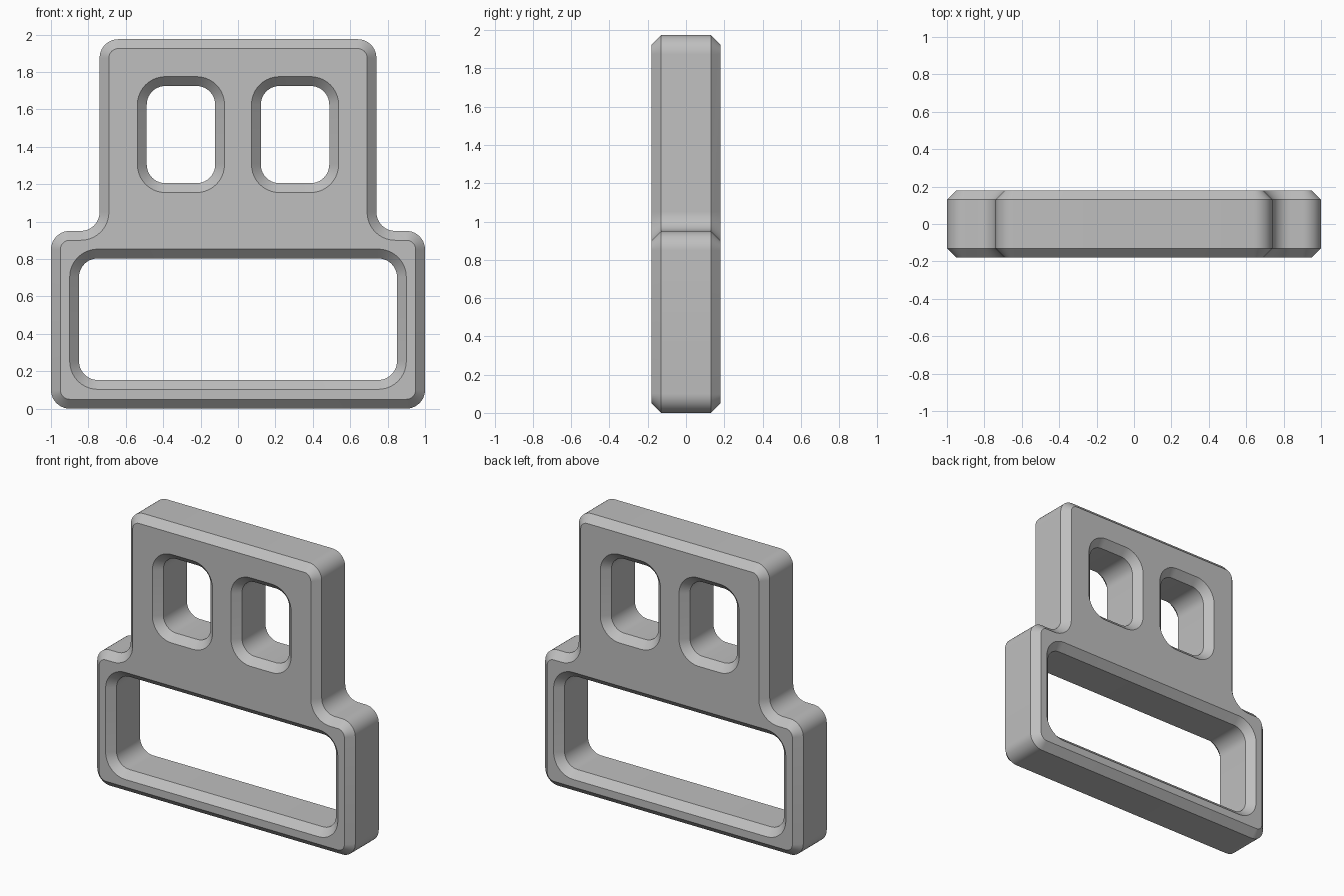
import bpy, bmesh, math
from mathutils import Vector

if "Cube" in bpy.data.objects:
    bpy.data.objects.remove(bpy.data.objects["Cube"])

HALF_DEPTH, CHAMFER, STEPS = 0.18, 0.05, 10


def rounded_loop(corners, offset, radius=0.1):
    """Round each corner, then shift the outline to its left by offset."""
    points = []
    count = len(corners)
    for i in range(count):
        p = Vector(corners[i])
        a = (p - Vector(corners[i - 1])).normalized()
        b = (Vector(corners[(i + 1) % count]) - p).normalized()
        turn = 1 if a.x * b.y - a.y * b.x > 0 else -1
        centre = p + radius * (b - a)
        r = radius - turn * offset
        start = math.atan2(-turn * a.x, turn * a.y)
        for k in range(STEPS + 1):
            ang = start + turn * (math.pi / 2) * k / STEPS
            points.append(centre + r * Vector((math.cos(ang), math.sin(ang))))
    return points


def opening(x0, x1, z0, z1):
    """Clockwise rectangle, so the solid lies on its left."""
    return [(x0, z0), (x0, z1), (x1, z1), (x1, z0)]


# Stepped outer outline, counter-clockwise
right_side = [(1, 0), (1, 0.95), (0.74, 0.95), (0.74, 1.975)]
outline = right_side + [(-x, z) for x, z in reversed(right_side)]

# Wide lower slot and two upper windows
outlines = [outline,
            opening(-0.85, 0.85, 0.153, 0.803),
            opening(0.122, 0.488, 1.205, 1.725),
            opening(-0.488, -0.122, 1.205, 1.725)]

bm = bmesh.new()
cap_edges = {0: [], 3: []}
for corners in outlines:
    # Front rim, front chamfer, back chamfer, back rim
    rings = []
    for y, off in ((-HALF_DEPTH, CHAMFER), (CHAMFER - HALF_DEPTH, 0),
                   (HALF_DEPTH - CHAMFER, 0), (HALF_DEPTH, CHAMFER)):
        rings.append([bm.verts.new((p.x, y, p.y)) for p in rounded_loop(corners, off)])
    n = len(rings[0])
    for lower, upper in zip(rings, rings[1:]):
        for i in range(n):
            j = (i + 1) % n
            bm.faces.new((lower[i], lower[j], upper[j], upper[i]))
    for level in cap_edges:
        ring = rings[level]
        cap_edges[level] += [bm.edges.get((ring[i], ring[(i + 1) % n])) for i in range(n)]

# Flat front and back faces around the openings
for level, edges in cap_edges.items():
    bmesh.ops.triangle_fill(bm, edges=edges, use_beauty=True,
                            normal=(0, -1 if level == 0 else 1, 0))
bmesh.ops.recalc_face_normals(bm, faces=bm.faces)

mesh = bpy.data.meshes.new("buckle_plate")
bm.to_mesh(mesh)
bm.free()
plate = bpy.data.objects.new("buckle_plate", mesh)
bpy.context.collection.objects.link(plate)

grey = bpy.data.materials.new("light_grey")
grey.diffuse_color = (0.52, 0.52, 0.52, 1)
grey.use_nodes = True
grey.node_tree.nodes["Principled BSDF"].inputs["Base Color"].default_value = grey.diffuse_color
mesh.materials.append(grey)

bpy.context.view_layer.objects.active = plate
plate.select_set(True)
bpy.ops.object.shade_smooth_by_angle(angle=math.radians(30))
